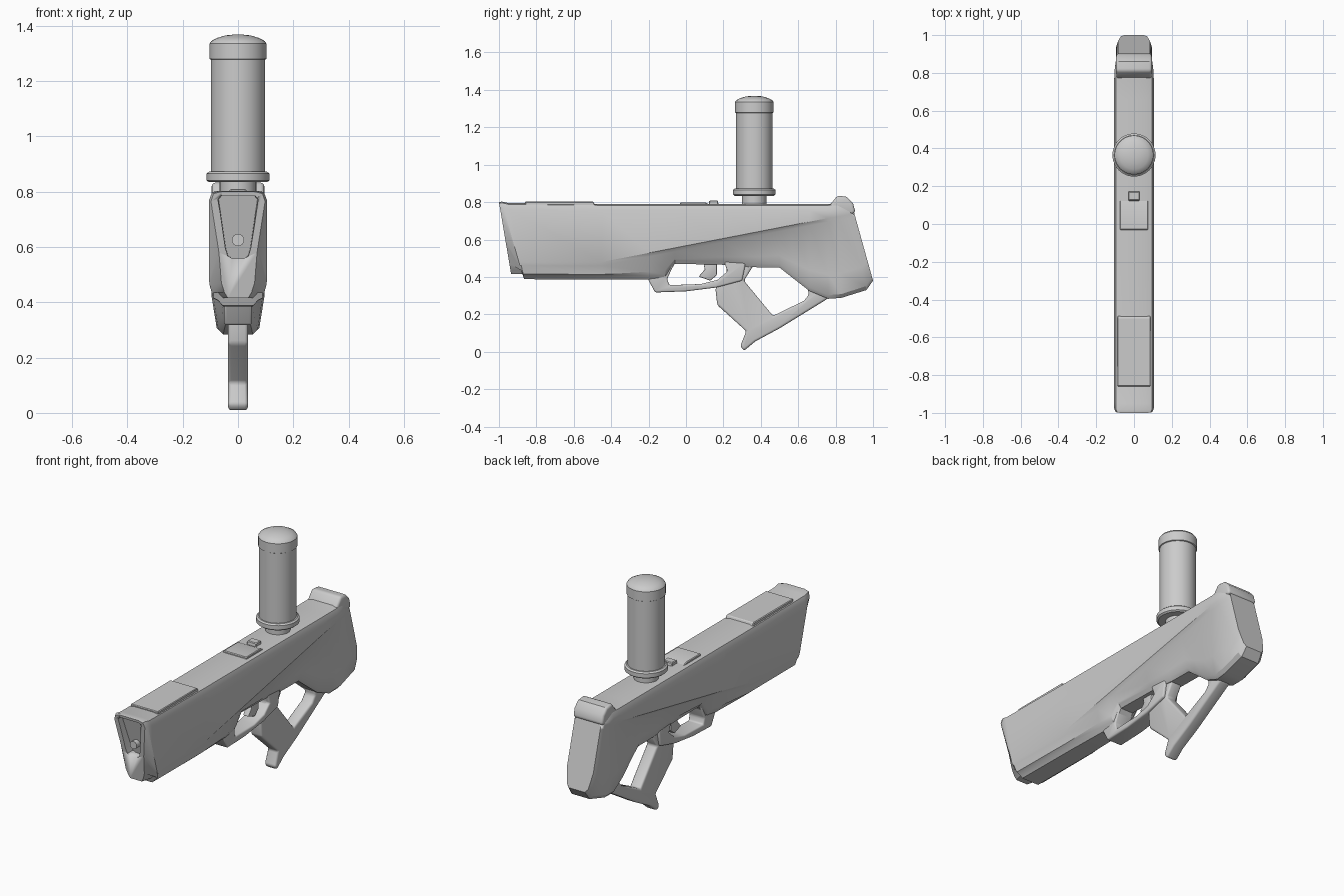
import bpy, bmesh, math

if "Cube" in bpy.data.objects:
    bpy.data.objects.remove(bpy.data.objects["Cube"])


def finish(name, bm, angle=32, bevel=0, segs=3):
    bmesh.ops.recalc_face_normals(bm, faces=bm.faces)
    me = bpy.data.meshes.new(name)
    bm.to_mesh(me)
    bm.free()
    ob = bpy.data.objects.new(name, me)
    bpy.context.collection.objects.link(ob)
    bpy.ops.object.select_all(action='DESELECT')
    bpy.context.view_layer.objects.active = ob
    ob.select_set(True)
    if bevel:
        m = ob.modifiers.new("bevel", 'BEVEL')
        m.width, m.segments, m.limit_method = bevel, segs, 'ANGLE'
        m.angle_limit = math.radians(40)
        bpy.ops.object.modifier_apply(modifier=m.name)
    bpy.ops.object.shade_smooth_by_angle(angle=math.radians(angle))
    return ob


def skin(name, rings, **kw):
    """Join rings of points with quads and close both ends."""
    bm = bmesh.new()
    rings = [[bm.verts.new(p) for p in r] for r in rings]
    n = len(rings[0])
    for a, b in zip(rings, rings[1:]):
        for i in range(n):
            j = (i + 1) % n
            bm.faces.new((a[i], a[j], b[j], b[i]))
    bm.faces.new(rings[0])
    bm.faces.new(rings[-1])
    return finish(name, bm, **kw)


def mirror(half):
    return half + [(-x, y, z) for x, y, z in reversed(half)]


def plate(name, pts, hw, bevel=0.004, segs=1):
    """Side profile (y, z) extruded symmetrically across x."""
    return skin(name, [[(x, y, z) for y, z in pts] for x in (-hw, hw)], bevel=bevel, segs=segs)


def lathe(name, prof, cy=.365, n=48):
    """Revolve (radius, z) profile about a vertical axis at y = cy."""
    turn = [2 * math.pi * i / n for i in range(n)]
    return skin(name, [[(r * math.cos(t), cy + r * math.sin(t), z) for t in turn] for r, z in prof])


def section(yt, yb, zt, zc, zb, w, wd, wl, wm):
    """Shell cross-section leaning from yt at the top to yb at the bottom, creased at zc."""
    wb = .72 * wm
    pts = [(.6 * w, zt), (.9 * w, zt - .007), (w, zt - .035), (wd, zc), (wl, zc - .02),
           (wm, zb + .3 * (zc - zb)), ((wm + 2 * wb) / 3, zb + .02), (wb * .85, zb)]
    return mirror([(x, yt + (zt - z) / (zt - zb) * (yb - yt), z) for x, z in pts])


# Main shell: tapered muzzle, long middle with a rising crease, leaning stock
muzzle = [section(-1, -.935, .80, .60, .415, .098, .072, .069, .060),
          section(-.985, -.875, .803, .48, .415, .105, .105, .102, .088),
          section(-.95, -.865, .795, .48, .388, .105, .105, .102, .090)]
middle = [section(y, y, .79, .567 + .194 * y, zb, .105, .105, max(.09, wm + .007), wm)
          for y, zb, wm in [(-.45, .385, .088), (-.20, .385, .078), (-.11, .39, .068), (-.06, .47, .066),
                            (.20, .465, .065), (.36, .452, .063), (.50, .45, .062), (.57, .395, .064),
                            (.66, .325, .072), (.76, .283, .088)]]
stock = [section(.81, .83, .795, .722, .288, .103, .103, .095, .095),
         section(.87, .965, .785, .735, .33, .094, .094, .092, .094),
         section(.893, 1, .765, .735, .38, .082, .084, .084, .084)]
body = skin("body_shell", muzzle + middle + stock)

# Muzzle recess cut into the sloped front
outline = [(.066, .785), (.078, .772), (.049, .595), (.040, .568), (.022, .558)]
cutter = skin("muzzle_cutter", [mirror([(x, -1.06, z) for x, z in outline]),
                                mirror([(x * .9, -.965 + (.785 - z) * .25, z) for x, z in outline])])
cutter.hide_render = True
m = body.modifiers.new("recess", 'BOOLEAN')
m.operation, m.object, m.solver = 'DIFFERENCE', cutter, 'EXACT'
bpy.context.view_layer.objects.active = body
bpy.ops.object.modifier_apply(modifier=m.name)
bpy.data.objects.remove(cutter)

# Nozzle inside the recess
circle = [(.022 * math.cos(i * math.pi / 12), .022 * math.sin(i * math.pi / 12)) for i in range(24)]
skin("nozzle", [[(x, y, .625 + z) for x, z in circle] for y in (-.96, -.91)])

# Raised top panels
plate("front_top_panel", [(-.86, .77), (-.86, .803), (-.495, .803), (-.48, .77)], .088)
plate("middle_top_panel", [(-.035, .77), (-.03, .799), (.10, .799), (.17, .77)], .075)
plate("top_latch", [(.12, .78), (.125, .809), (.17, .809), (.175, .78)], .03)

# Rounded cap over the stock heel
plate("stock_cap", [(.765, .78), (.81, .835), (.86, .828), (.893, .795),
                    (.906, .745), (.885, .735), (.80, .75)], .095, .014, 3)

# Trigger guard
plate("trigger_guard", [(-.21, .40), (-.165, .317), (0, .323), (.16, .343), (.30, .38), (.32, .48),
                        (.2, .49), (.222, .43), (.17, .385), (.08, .362), (-.09, .356),
                        (-.10, .39), (-.06, .48), (-.2, .48)], .05, .009, 3)

# Grip with the strut running back to the stock
plate("grip", [(.157, .34), (.167, .25), (.322, .11), (.29, .03), (.31, .005), (.37, .055), (.5, .125),
               (.76, .285), (.76, .37), (.65, .34), (.657, .305), (.63, .272), (.465, .192),
               (.31, .38), (.36, .46), (.36, .50), (.2, .50), (.22, .43)], .036, .012, 3)

# Trigger
plate("trigger", [(.09, .49), (.10, .44), (.068, .402), (.13, .38), (.165, .41), (.165, .49)], .018, .005, 2)

# Upright bottle: neck, flange, tube, domed lid
lathe("bottle_neck", [(.066, .77), (.066, .84)])
lathe("bottle_flange", [(.105, .834), (.114, .841), (.114, .865), (.105, .872)])
lathe("bottle_tube", [(.098, .865), (.098, 1.29)])
lathe("bottle_lid", [(.098, 1.277), (.103, 1.28), (.103, 1.335), (.096, 1.345), (.075, 1.356),
                     (.045, 1.365), (.015, 1.368)])
